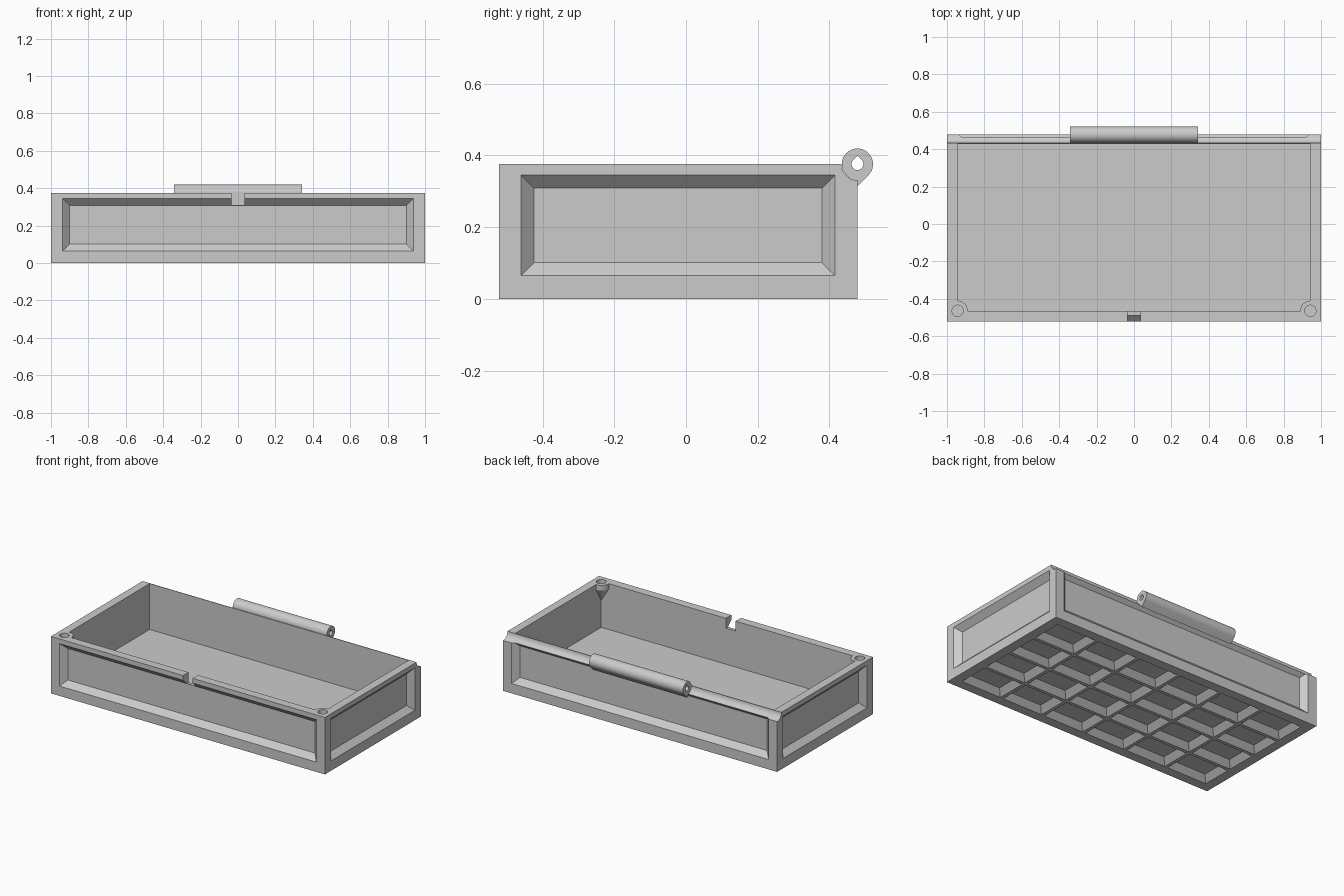
import bpy, bmesh, math
from mathutils import Matrix, Vector

cube = bpy.data.objects.get("Cube")
if cube:
    bpy.data.objects.remove(cube, do_unlink=True)

WIDTH, DEPTH, HEIGHT = 2.0, 1.0, 0.376
MID_Y = -0.022                      # tray centre, leaving room for the hinge
FRONT, BACK = MID_Y - DEPTH / 2, MID_Y + DEPTH / 2
FRAME = 0.0625                      # border round every recessed panel
BEVEL = 0.036
HINGE_R = 0.0435

grey = bpy.data.materials.new("light grey plastic")
grey.use_nodes = True
colour = (0.6, 0.6, 0.6, 1)
grey.diffuse_color = colour
grey.node_tree.nodes["Principled BSDF"].inputs["Base Color"].default_value = colour


def finish(name, bm):
    bmesh.ops.recalc_face_normals(bm, faces=bm.faces)
    mesh = bpy.data.meshes.new(name)
    bm.to_mesh(mesh)
    bm.free()
    mesh.materials.append(grey)
    obj = bpy.data.objects.new(name, mesh)
    bpy.context.collection.objects.link(obj)
    return obj


def box(name, lo, hi):
    bm = bmesh.new()
    bmesh.ops.create_cube(bm, size=1)
    lo, hi = Vector(lo), Vector(hi)
    for v in bm.verts:
        v.co = [lo[i] if v.co[i] < 0 else hi[i] for i in range(3)]
    return finish(name, bm)


def add_recess(bm, width, height, depth, matrix):
    """Tapered pocket cutter, mouth facing local +z."""
    over = 0.01
    for v in bmesh.ops.create_cube(bm, size=1)["verts"]:
        grow = over if v.co.z > 0 else -depth
        v.co = matrix @ Vector((math.copysign(width / 2 + grow, v.co.x),
                                math.copysign(height / 2 + grow, v.co.y), grow))


def lathe(name, profile, x, y, sides=32):
    """Round solid from (radius, z) pairs, bottom to top."""
    bm = bmesh.new()
    rings = [[bm.verts.new((x + r * math.cos(2 * math.pi * i / sides),
                            y + r * math.sin(2 * math.pi * i / sides), z))
              for i in range(sides)] for r, z in profile]
    for a, b in zip(rings, rings[1:]):
        for i in range(sides):
            j = (i + 1) % sides
            bm.faces.new((a[i], a[j], b[j], b[i]))
    bm.faces.new(rings[0])
    bm.faces.new(rings[-1])
    return finish(name, bm)


def rod(name, radius, half_length, tip=0):
    """Bar along x on the hinge axis; tip = -1 or 1 adds a 45 degree point down or up."""
    n = 48
    pts = []
    for i in range(n):
        a = 2 * math.pi * i / n
        c, s = math.cos(a), math.sin(a)
        if tip and s * tip > math.sin(math.pi / 4) + 0.001:
            if abs(c) < 0.001:
                pts.append((0, tip * radius * math.sqrt(2)))
        else:
            pts.append((c * radius, s * radius))
    bm = bmesh.new()
    face = bm.faces.new([bm.verts.new((-half_length, BACK + y, HEIGHT + z)) for y, z in pts])
    new = bmesh.ops.extrude_face_region(bm, geom=[face])["geom"]
    bmesh.ops.translate(bm, vec=(2 * half_length, 0, 0),
                        verts=[g for g in new if isinstance(g, bmesh.types.BMVert)])
    return finish(name, bm)


def cut(target, cutter):
    mod = target.modifiers.new("cut", "BOOLEAN")
    mod.operation, mod.solver, mod.object = "DIFFERENCE", "EXACT", cutter
    bpy.context.view_layer.objects.active = target
    bpy.ops.object.modifier_apply(modifier=mod.name)
    bpy.data.objects.remove(cutter, do_unlink=True)


# Hollow tray, keeping tapered magnet bosses in the front corners
tray = box("tray", (-WIDTH / 2, FRONT, 0), (WIDTH / 2, BACK, HEIGHT))
cavity = box("cavity_cutter", (-0.945, FRONT + 0.056, 0.073), (0.945, 0.429, HEIGHT + 0.1))
CORNER_X, CORNER_Y = 0.943, FRONT + 0.058
for x in (-CORNER_X, CORNER_X):
    cut(cavity, lathe("boss", [(0.002, HEIGHT - 0.12), (0.054, HEIGHT - 0.035),
                               (0.054, HEIGHT + 0.2)], x, CORNER_Y))
cut(tray, cavity)
for x in (-CORNER_X, CORNER_X):
    cut(tray, lathe("magnet_hole", [(0.03, HEIGHT - 0.03), (0.03, HEIGHT + 0.1)], x, CORNER_Y))

# Recessed panels on the four sides
panels = bmesh.new()
upright = Matrix.Rotation(math.pi / 2, 4, "X")
for k in range(4):
    turn = Matrix.Rotation(k * math.pi / 2, 4, "Z")
    span, reach = (WIDTH, DEPTH / 2) if k % 2 == 0 else (DEPTH, WIDTH / 2)
    centre = Vector((0, MID_Y, 0.205)) + turn @ Vector((0, -reach, 0))
    add_recess(panels, span - 2 * FRAME, 0.28, BEVEL,
               Matrix.Translation(centre) @ turn @ upright)
cut(tray, finish("panel_cutter", panels))

# Waffle grid of pockets underneath
COLS, ROWS, RIB = 6, 4, 0.02
pitch_x = (WIDTH - 2 * FRAME + RIB) / COLS
pitch_y = (DEPTH - 2 * FRAME + RIB) / ROWS
pockets = bmesh.new()
flip = Matrix.Rotation(math.pi, 4, "X")
for i in range(COLS):
    for j in range(ROWS):
        spot = Vector(((i - (COLS - 1) / 2) * pitch_x, MID_Y + (j - (ROWS - 1) / 2) * pitch_y, 0))
        # mouths overshoot slightly, so the ribs keep a narrow flat edge
        add_recess(pockets, pitch_x - RIB - 0.002, pitch_y - RIB - 0.002, BEVEL,
                   Matrix.Translation(spot) @ flip)
cut(tray, finish("pocket_cutter", pockets))

# Latch notch in the front rim and rounded hinge groove along the back edge
cut(tray, box("notch_cutter", (-0.035, FRONT - 0.1, 0.311), (0.035, FRONT + 0.1, HEIGHT + 0.1)))
cut(tray, rod("groove_cutter", HINGE_R + 0.0015, WIDTH / 2 + 0.1))

# Hinge knuckle with a pin hole
hinge = rod("hinge_knuckle", HINGE_R, 0.343, tip=-1)
cut(hinge, rod("pin_hole", 0.0165, 0.5, tip=1))

# Shading
for obj in (tray, hinge):
    bpy.ops.object.select_all(action="DESELECT")
    obj.select_set(True)
    bpy.context.view_layer.objects.active = obj
    bpy.ops.object.shade_smooth_by_angle(angle=math.radians(30))
